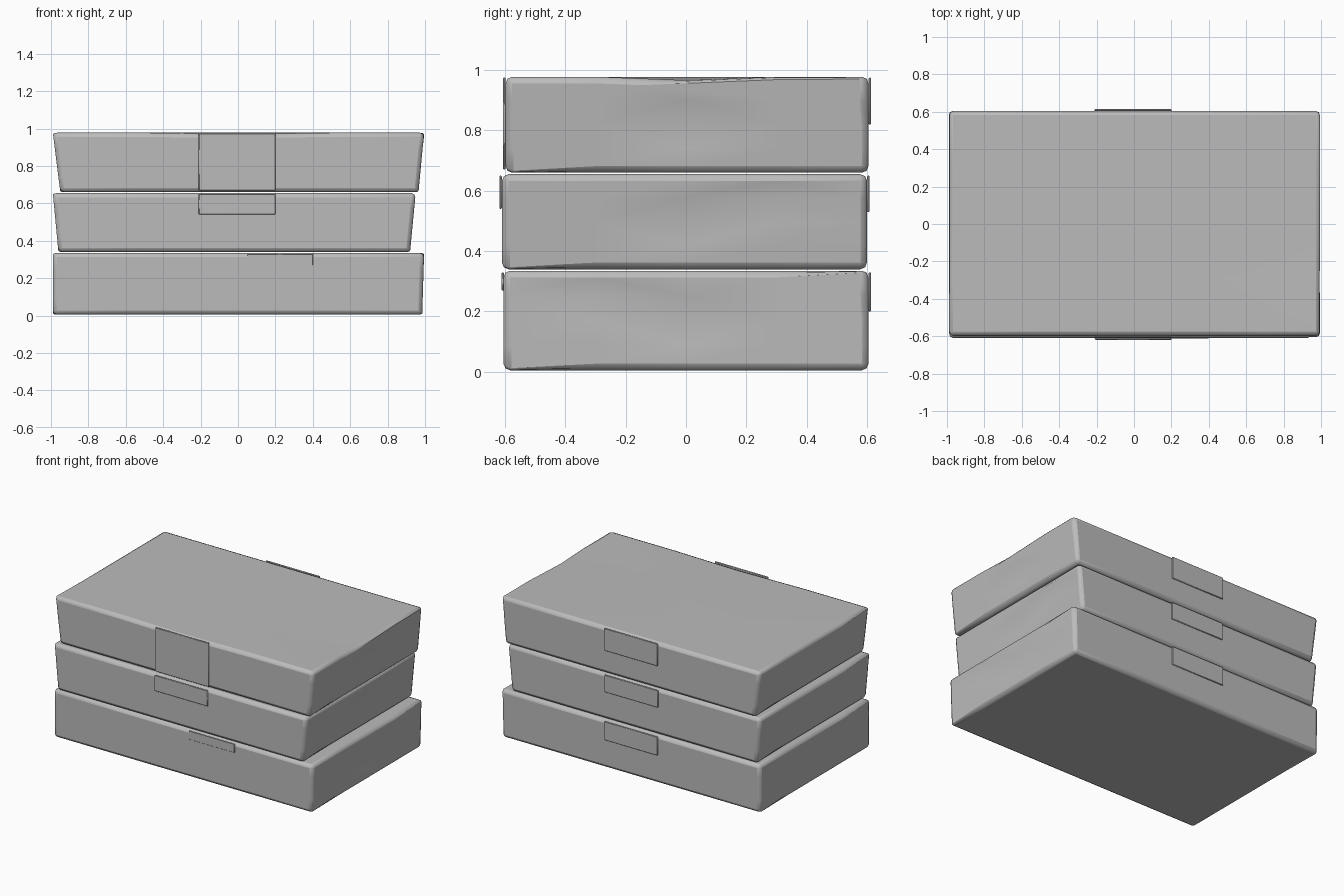
import bpy
import bmesh
import math
from mathutils import Vector

start_cube = bpy.data.objects.get("Cube")
if start_cube:
    bpy.data.objects.remove(start_cube, do_unlink=True)

# Single plain grey
grey = bpy.data.materials.new("plain_grey")
grey.use_nodes = True
grey.diffuse_color = (0.5, 0.5, 0.5, 1)
grey.node_tree.nodes["Principled BSDF"].inputs["Base Color"].default_value = (0.5, 0.5, 0.5, 1)


def finish(bm, name, bevel, segments):
    """Turn a bmesh into a softly bevelled, smooth shaded object."""
    mesh = bpy.data.meshes.new(name)
    bm.to_mesh(mesh)
    bm.free()
    mesh.materials.append(grey)
    obj = bpy.data.objects.new(name, mesh)
    bpy.context.collection.objects.link(obj)
    mod = obj.modifiers.new("worn_edges", "BEVEL")
    mod.width = bevel
    mod.segments = segments
    mod.limit_method = "ANGLE"
    mod.angle_limit = math.radians(45)
    bpy.ops.object.select_all(action="DESELECT")
    obj.select_set(True)
    bpy.context.view_layer.objects.active = obj
    bpy.ops.object.shade_smooth_by_angle(angle=math.radians(50))
    return obj


def box_mesh(lo, hi, cuts=0):
    """Box between two corners, optionally divided for dents."""
    bm = bmesh.new()
    bmesh.ops.create_cube(bm, size=1)
    if cuts:
        bmesh.ops.subdivide_edges(bm, edges=bm.edges[:], cuts=cuts, use_grid_fill=True)
    lo, hi = Vector(lo), Vector(hi)
    for v in bm.verts:
        v.co = Vector(lo[i] + (v.co[i] + 0.5) * (hi[i] - lo[i]) for i in range(3))
    return bm


def carton(name, lo, hi, taper_left, taper_right, dents):
    """Box whose ends lean in towards the base, pushed in at the dents."""
    bm = box_mesh(lo, hi, cuts=3)
    for v in bm.verts:
        drop = (hi[2] - v.co.z) / (hi[2] - lo[2])
        if v.co.x > hi[0] - 0.01:
            v.co.x -= taper_right * drop
        elif v.co.x < lo[0] + 0.01:
            v.co.x += taper_left * drop
    # Each dent moves the nearest vertex
    for centre, push in dents:
        near = min(bm.verts, key=lambda v: (v.co - Vector(centre)).length)
        near.co += Vector(push)
    bmesh.ops.triangulate(bm, faces=[f for f in bm.faces if abs(f.normal.x) > 0.5])
    return finish(bm, name, 0.022, 2)


# Three stacked cartons
carton("bottom_carton", (-0.99, -0.605, 0.005), (0.995, 0.605, 0.335), 0.0, 0.01,
       [((1, 0, 0.17), (-0.02, 0, 0)), ((1, -0.3, 0.25), (-0.012, 0, 0))])
carton("middle_carton", (-0.99, -0.61, 0.34), (0.95, 0.6, 0.655), 0.03, 0.03,
       [((0.95, 0, 0.5), (-0.02, 0, 0)), ((0.95, 0.3, 0.6), (-0.012, 0, 0))])
carton("top_carton", (-0.99, -0.598, 0.66), (0.995, 0.605, 0.978), 0.04, 0.03,
       [((1, 0, 0.82), (-0.02, 0, 0)), ((1, 0, 0.978), (0, 0, -0.012)),
        ((0, -0.6, 0.978), (0, 0, -0.008))])

# Closing tabs that hang from the lid edges: name, face y, outward sign, bottom, top
tabs = [
    ("bottom_back_tab", 0.605, 1, 0.2, 0.33),
    ("middle_back_tab", 0.6, 1, 0.53, 0.65),
    ("top_back_tab", 0.605, 1, 0.82, 0.975),
    ("middle_front_tab", -0.61, -1, 0.54, 0.65),
    ("top_front_tab", -0.598, -1, 0.67, 0.975),
]
for name, y, sign, z0, z1 in tabs:
    outer = y + sign * 0.009
    finish(box_mesh((-0.21, min(y, outer), z0), (0.2, max(y, outer), z1)), name, 0.003, 1)

# Short tab with one free corner on the lowest carton
finish(box_mesh((0.05, -0.611, 0.27), (0.4, -0.604, 0.33)), "bottom_front_tab", 0.002, 1)
